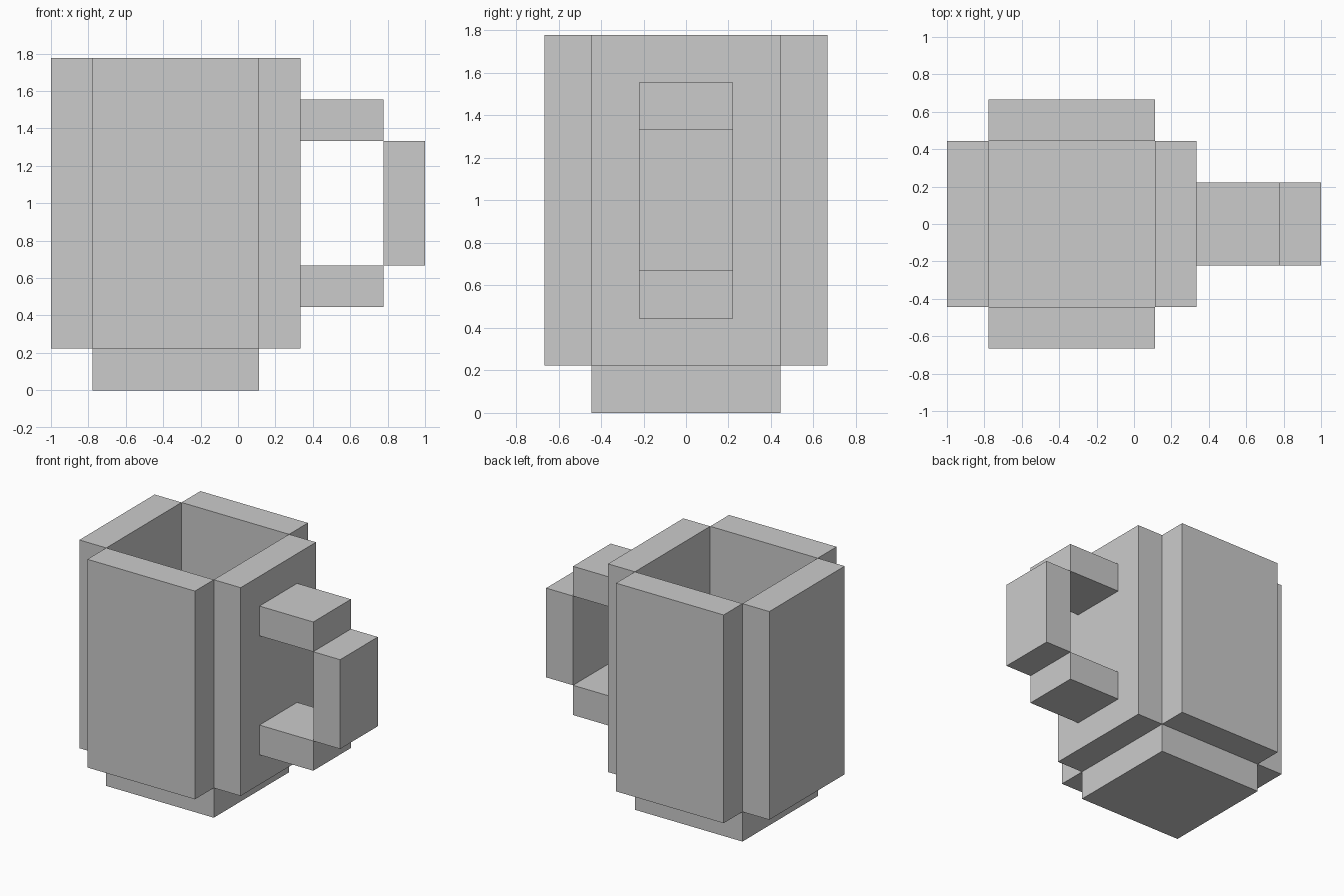
import bpy
import bmesh
from mathutils import Vector

if "Cube" in bpy.data.objects:
    bpy.data.objects.remove(bpy.data.objects["Cube"])

U = 2 / 9  # block size: the mug is 9 blocks long


def box(name, lo, hi):
    """Box between two corners, given in block units."""
    lo, hi = Vector(lo) * U, Vector(hi) * U
    bm = bmesh.new()
    bmesh.ops.create_cube(bm, size=1)
    bmesh.ops.scale(bm, vec=hi - lo, verts=bm.verts)
    mesh = bpy.data.meshes.new(name)
    bm.to_mesh(mesh)
    bm.free()
    obj = bpy.data.objects.new(name, mesh)
    obj.location = (lo + hi) / 2
    bpy.context.collection.objects.link(obj)
    return obj


# Base slab, also the floor of the cup
box("base", (-3.5, -2, 0), (0.5, 2, 1))

# Side walls
for name, x in (("left_wall", -4.5), ("right_wall", 0.5)):
    box(name, (x, -2, 1), (x + 1, 2, 8))

# Front and back walls
for name, y in (("front_wall", -3), ("back_wall", 2)):
    box(name, (-3.5, y, 1), (0.5, y + 1, 8))

# Handle: two arms and an upright grip
for name, z in (("lower_handle_arm", 2), ("upper_handle_arm", 6)):
    box(name, (1.5, -1, z), (3.5, 1, z + 1))
box("handle_grip", (3.5, -1, 3), (4.5, 1, 6))
